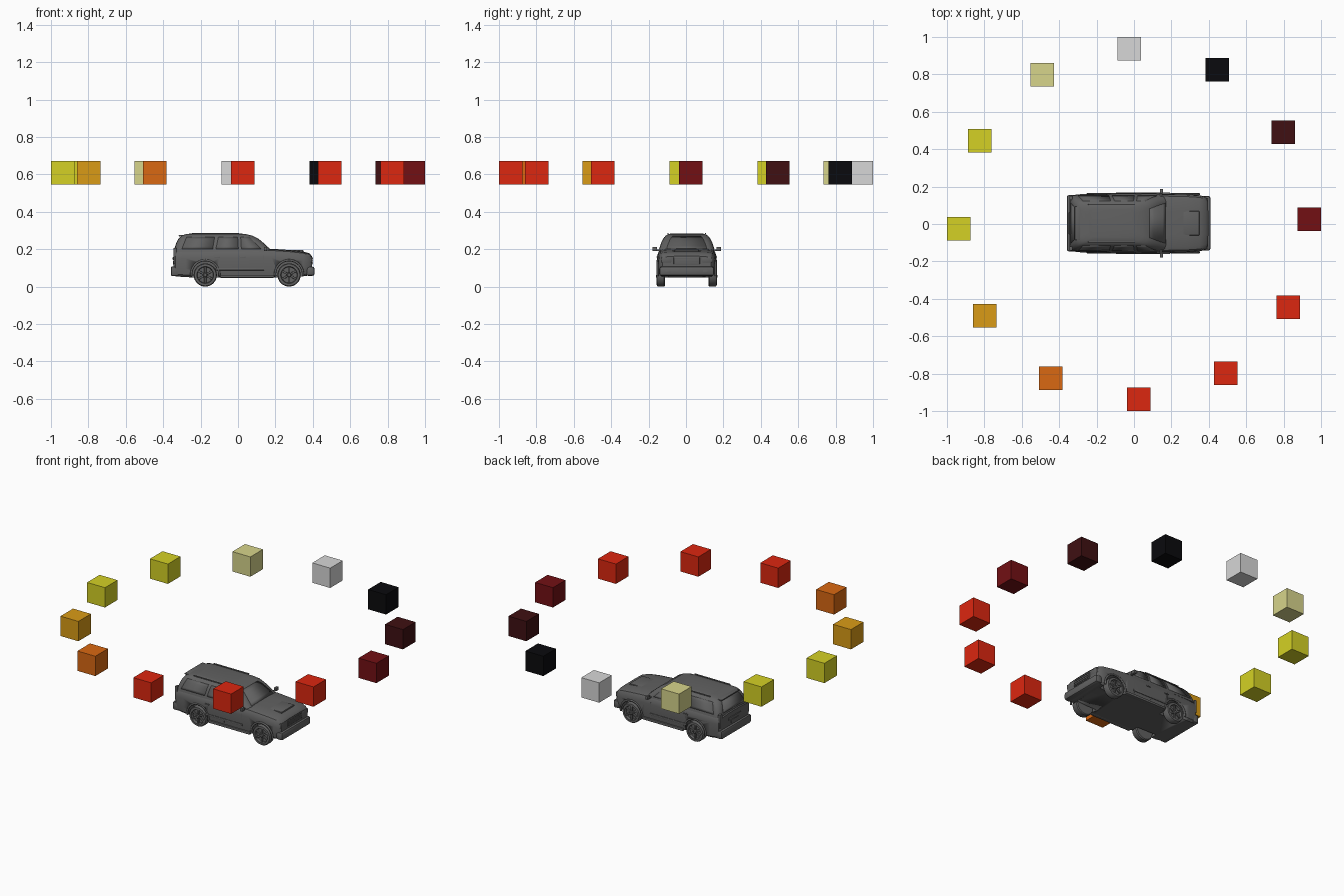
import bpy, bmesh, math
from mathutils import Vector

if "Cube" in bpy.data.objects:
    bpy.data.objects.remove(bpy.data.objects["Cube"])

MID = 0.004  # sideways centre of the car


def material(name, r, g, b):
    m = bpy.data.materials.new(name)
    m.use_nodes = True
    m.diffuse_color = (r, g, b, 1)
    m.node_tree.nodes["Principled BSDF"].inputs["Base Color"].default_value = (r, g, b, 1)
    return m


grey = material("car grey", 0.12, 0.12, 0.12)
black = material("black", 0.003, 0.003, 0.004)
dark_maroon = material("dark maroon", 0.05, 0.005, 0.006)
maroon = material("maroon", 0.17, 0.005, 0.007)
red = material("red", 0.72, 0.02, 0.005)
orange = material("orange", 0.7, 0.14, 0.006)
amber = material("amber", 0.7, 0.33, 0.008)
yellow = material("yellow", 0.66, 0.64, 0.018)
pale = material("pale yellow", 0.68, 0.66, 0.26)
silver = material("light grey", 0.68, 0.68, 0.68)


def finish(name, bm, mat=grey, smooth=True):
    bmesh.ops.recalc_face_normals(bm, faces=bm.faces)
    me = bpy.data.meshes.new(name)
    bm.to_mesh(me)
    bm.free()
    me.materials.append(mat)
    ob = bpy.data.objects.new(name, me)
    bpy.context.collection.objects.link(ob)
    if smooth:
        bpy.ops.object.select_all(action='DESELECT')
        ob.select_set(True)
        bpy.context.view_layer.objects.active = ob
        bpy.ops.object.shade_smooth_by_angle(angle=math.radians(35))
    return ob


def loft(name, rings):
    bm = bmesh.new()
    vs = [[bm.verts.new(p) for p in ring] for ring in rings]
    n = len(vs[0])
    for a, b in zip(vs, vs[1:]):
        for i in range(n):
            bm.faces.new((a[i], a[(i + 1) % n], b[(i + 1) % n], b[i]))
    bm.faces.new(vs[0])
    bm.faces.new(vs[-1])
    return finish(name, bm)


def box(name, loc, size, mat=grey, bevel=0.0):
    bm = bmesh.new()
    bmesh.ops.create_cube(bm, size=1)
    for v in bm.verts:
        v.co = Vector(a * b for a, b in zip(v.co, size)) + Vector(loc)
    if bevel:
        bmesh.ops.bevel(bm, geom=bm.edges[:], offset=bevel, segments=2, profile=0.5, affect='EDGES')
    return finish(name, bm, mat, smooth=bevel > 0)


def lathe(name, profile, x, y, z, side, seg=32):
    """Spin (radius, outward offset) points round a sideways axle."""
    rings = [[(x + r * math.cos(2 * math.pi * i / seg), y + side * d,
               z + r * math.sin(2 * math.pi * i / seg)) for i in range(seg)]
             for r, d in profile]
    return loft(name, rings)


# Lower body: x, half width, bottom, top
stations = [(-0.345, 0.138, 0.065, 0.185), (-0.335, 0.150, 0.055, 0.192),
            (-0.28, 0.156, 0.05, 0.195), (-0.10, 0.158, 0.048, 0.197),
            (0.10, 0.158, 0.048, 0.199), (0.18, 0.157, 0.048, 0.199),
            (0.28, 0.155, 0.05, 0.192), (0.35, 0.150, 0.055, 0.184),
            (0.383, 0.142, 0.06, 0.174), (0.395, 0.130, 0.068, 0.160)]
rings = []
for x, w, zb, zt in stations:
    half = [(w * 0.9, zb), (w * 0.98, zb + 0.012), (w, zb + 0.045), (w, zt - 0.045),
            (w * 0.975, zt - 0.018), (w * 0.92, zt - 0.006), (w * 0.8, zt), (w * 0.4, zt + 0.003)]
    rings.append([(x, MID + y, z) for y, z in half] + [(x, MID - y, z) for y, z in reversed(half)])
body = loft("lower_body", rings)

# Wheel arches cut out of the body
AXLES, WHEEL_Z, WHEEL_R = (-0.175, 0.273), 0.062, 0.062
for x in AXLES:
    for s in (-1, 1):
        cut = lathe("arch_cutter", [(0.073, 0), (0.073, 0.12)], x, MID + s * 0.1, WHEEL_Z + 0.004, s)
        cut.hide_render = True
        mod = body.modifiers.new("arch", 'BOOLEAN')
        mod.operation, mod.object, mod.solver = 'DIFFERENCE', cut, 'EXACT'
        bpy.ops.object.select_all(action='DESELECT')
        body.select_set(True)
        bpy.context.view_layer.objects.active = body
        bpy.ops.object.modifier_apply(modifier="arch")
        bpy.data.objects.remove(cut)

# Cabin: height, rear x, front x, half width
levels = [(0.185, -0.340, 0.188, 0.149), (0.205, -0.337, 0.165, 0.145), (0.235, -0.328, 0.133, 0.135),
          (0.258, -0.315, 0.104, 0.124), (0.272, -0.300, 0.076, 0.113), (0.280, -0.280, 0.045, 0.100),
          (0.285, -0.240, 0.000, 0.078)]


def level_at(z):
    for a, b in zip(levels, levels[1:]):
        if z <= b[0]:
            t = (z - a[0]) / (b[0] - a[0])
            return [p + t * (q - p) for p, q in zip(a, b)]


def cabin_ring(z, xr, xf, w):
    pts = []
    corners = [(1, 1, 0.045, 0), (-1, 1, 0.03, 90), (-1, -1, 0.03, 180), (1, -1, 0.045, 270)]
    for sx, sy, r, start in corners:
        cx = xf - r if sx > 0 else xr + r
        for k in range(6):
            a = math.radians(start + k * 18)
            pts.append((cx + r * math.cos(a), MID + sy * (w - 0.035) + 0.035 * math.sin(a), z))
    return pts


loft("cabin", [cabin_ring(*lv) for lv in levels])


# Glass plates following the cabin skin
def side_glass(name, s, rear, front, z0=0.202, z1=0.265):
    bm = bmesh.new()
    rows = []
    for k in range(6):
        z = z0 + (z1 - z0) * k / 5
        y = MID + s * (level_at(z)[3] + 0.0015)
        xr = rear[0] + (rear[1] - rear[0]) * k / 5
        xf = front[0] + (front[1] - front[0]) * k / 5
        rows.append([bm.verts.new((x, y, z)) for x in (xr, xf)])
    for a, b in zip(rows, rows[1:]):
        bm.faces.new((a[0], a[1], b[1], b[0]))
    finish(name, bm).modifiers.new("thickness", 'SOLIDIFY').thickness = 0.003


def end_glass(name, front, z0, z1):
    bm = bmesh.new()
    rows = []
    for k in range(6):
        z = z0 + (z1 - z0) * k / 5
        lv = level_at(z)
        x = lv[2] + 0.002 if front else lv[1] - 0.002
        w = lv[3] - 0.038
        rows.append([bm.verts.new((x, MID + y, z)) for y in (-w, w)])
    for a, b in zip(rows, rows[1:]):
        bm.faces.new((a[0], a[1], b[1], b[0]))
    finish(name, bm).modifiers.new("thickness", 'SOLIDIFY').thickness = 0.003


end_glass("windshield", True, 0.203, 0.270)
end_glass("rear_window", False, 0.205, 0.265)

for s, tag in ((1, "left"), (-1, "right")):
    side_glass(tag + "_cargo_window", s, (-0.30, -0.275), (-0.135, -0.125))
    side_glass(tag + "_rear_door_window", s, (-0.118, -0.105), (0.002, -0.002))
    side_glass(tag + "_front_door_window", s, (0.018, 0.014), (0.122, 0.062))
    # Door seams, handles, sill and roof rail
    for x in (-0.115, 0.01, 0.135):
        box(tag + "_door_seam", (x, MID + s * 0.1575, 0.12), (0.002, 0.002, 0.09))
    for x in (-0.095, 0.04):
        box(tag + "_door_handle", (x - 0.015, MID + s * 0.158, 0.158), (0.03, 0.008, 0.007), bevel=0.002)
    box(tag + "_running_board", (0.049, MID + s * 0.152, 0.055), (0.29, 0.026, 0.016), bevel=0.004)
    box(tag + "_side_moulding", (0.01, MID + s * 0.158, 0.093), (0.26, 0.006, 0.012), bevel=0.002)
    box(tag + "_roof_rail", (-0.12, MID + s * 0.1, 0.284), (0.25, 0.007, 0.006), bevel=0.002)
    # Mirrors
    box(tag + "_mirror", (0.147, MID + s * 0.171, 0.201), (0.018, 0.026, 0.023), bevel=0.005)
    box(tag + "_mirror_arm", (0.145, MID + s * 0.15, 0.194), (0.012, 0.03, 0.008), bevel=0.002)
    # Lamps
    box(tag + "_headlamp", (0.384, MID + s * 0.108, 0.143), (0.024, 0.055, 0.03), bevel=0.004)
    box(tag + "_fog_lamp", (0.404, MID + s * 0.1, 0.08), (0.01, 0.03, 0.014), bevel=0.002)
    box(tag + "_tail_lamp", (-0.337, MID + s * 0.135, 0.165), (0.018, 0.024, 0.085), bevel=0.004)

    for x, end in zip(AXLES, ("rear", "front")):
        name = f"{tag}_{end}_"
        # Flared arch lip
        arc = bpy.data.curves.new(name + "arch_lip", 'CURVE')
        arc.dimensions, arc.bevel_depth, arc.bevel_resolution = '3D', 0.006, 2
        sp = arc.splines.new('POLY')
        sp.points.add(16)
        for k, p in enumerate(sp.points):
            a = math.radians(-8 + 196 * k / 16)
            p.co = (x + 0.075 * math.cos(a), MID + s * 0.155, WHEEL_Z + 0.004 + 0.075 * math.sin(a), 1)
        arc.materials.append(grey)
        bpy.context.collection.objects.link(bpy.data.objects.new(name + "arch_lip", arc))
        # Tyre, dished rim, hub and spokes
        y = MID + s * 0.116
        lathe(name + "tyre", [(0.044, 0), (0.057, 0), (WHEEL_R, 0.006), (WHEEL_R, 0.038),
                              (0.058, 0.044), (0.045, 0.045), (0.042, 0.028)], x, y, WHEEL_Z, s)
        lathe(name + "hub", [(0.014, 0.02), (0.013, 0.04), (0.008, 0.044)], x, y, WHEEL_Z, s, 16)
        for k in range(6):
            a = k * math.pi / 3 + math.pi / 6
            spoke = box(name + "spoke", (0.026, 0, 0), (0.036, 0.009, 0.011), bevel=0.002)
            spoke.location = (x, y + s * 0.036, WHEEL_Z)
            spoke.rotation_euler = (0, a, 0)

# Bumpers, grille, hood bulge, tailgate
box("front_bumper", (0.386, MID, 0.082), (0.046, 0.292, 0.05), bevel=0.012)
box("rear_bumper", (-0.338, MID, 0.082), (0.042, 0.3, 0.052), bevel=0.009)
box("grille", (0.392, MID, 0.138), (0.014, 0.14, 0.042), bevel=0.004)
for k in range(3):
    box("grille_bar", (0.4, MID, 0.126 + 0.012 * k), (0.004, 0.128, 0.004))
box("hood_bulge", (0.265, MID, 0.19), (0.17, 0.13, 0.012), bevel=0.005).rotation_euler = (0, 0, 0)
box("tailgate_trim", (-0.345, MID, 0.15), (0.008, 0.12, 0.016), bevel=0.002)
box("tailgate_recess_plate", (-0.345, MID, 0.128), (0.006, 0.07, 0.02), bevel=0.001)
box("rear_spoiler", (-0.302, MID, 0.272), (0.03, 0.18, 0.008), bevel=0.003)

# Ring of floating cubes
ring_colours = [maroon, dark_maroon, black, silver, pale, yellow, yellow, amber, orange, red, red, red]
for k, mat in enumerate(ring_colours):
    a = math.radians(1.6 + 30 * k)
    box("ring_cube_" + str(k + 1), (0.937 * math.cos(a), 0.937 * math.sin(a), 0.608),
        (0.126, 0.126, 0.126), mat)
